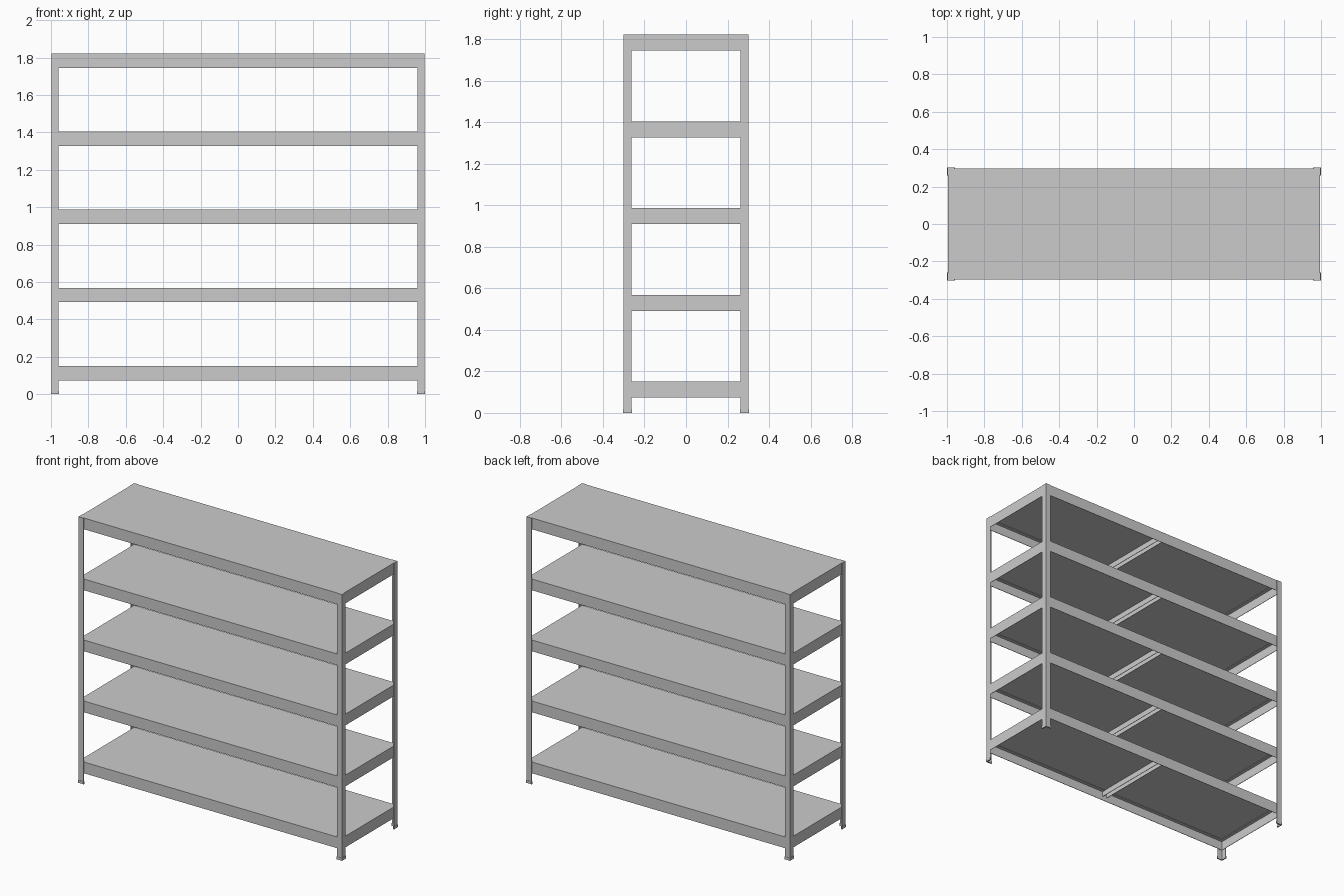
import bpy, bmesh

if "Cube" in bpy.data.objects:
    bpy.data.objects.remove(bpy.data.objects["Cube"])

X, Y, TOP = 0.998, 0.301, 1.822     # outer post planes and overall height
T = 0.003                           # sheet metal thickness
BEAM_H, BOARD_T, LEDGE = 0.077, 0.012, 0.026
LEVELS = [0.151 + i * (TOP - 0.151) / 4 for i in range(5)]


def prism(name, profile, to_world, a, b):
    """Extrude a closed 2D profile from a to b; to_world maps (u, v, w) to xyz."""
    bm = bmesh.new()
    lo = [bm.verts.new(to_world(u, v, a)) for u, v in profile]
    hi = [bm.verts.new(to_world(u, v, b)) for u, v in profile]
    bm.faces.new(lo)
    bm.faces.new(hi)
    n = len(profile)
    for i in range(n):
        j = (i + 1) % n
        bm.faces.new((lo[i], lo[j], hi[j], hi[i]))
    bmesh.ops.recalc_face_normals(bm, faces=bm.faces)
    me = bpy.data.meshes.new(name)
    bm.to_mesh(me)
    bm.free()
    ob = bpy.data.objects.new(name, me)
    bpy.context.collection.objects.link(ob)
    return ob


def mirror(ob, x=False, y=False):
    m = ob.modifiers.new("Mirror", 'MIRROR')
    m.use_axis = (x, y, False)
    m.use_mirror_merge = False


def angle(x, y, w, t):
    """L section with its outer corner at x, y."""
    return [(x, y), (x - w, y), (x - w, y - t), (x - t, y - t), (x - t, y - w), (x, y - w)]


def upright(u, v, w):
    return (u, v, w)


# Angle posts and their plastic foot caps
post = prism("corner_posts", angle(X, Y, 0.039, T), upright, 0.003, TOP)
mirror(post, True, True)
foot = prism("foot_caps", angle(X + 0.002, Y + 0.002, 0.043, 0.008), upright, 0, 0.018)
mirror(foot, True, True)

xi, yi = X - T, Y - T               # beams sit just inside the posts
for k, z in enumerate(LEVELS, 1):
    zb, zl = z - BEAM_H, z - BOARD_T

    def rail(o):
        """Upright web with a board ledge turned inward."""
        return [(o, z), (o, zb), (o - T, zb), (o - T, zl - T),
                (o - LEDGE, zl - T), (o - LEDGE, zl), (o - T, zl), (o - T, z)]

    # Long beams front and back, short beams at both ends
    long_beam = prism(f"long_beams_{k}", rail(yi), lambda u, v, w: (w, u, v), -xi, xi)
    mirror(long_beam, y=True)
    end_beam = prism(f"end_beams_{k}", rail(xi), lambda u, v, w: (u, w, v), -yi + T, yi - T)
    mirror(end_beam, x=True)

    # Shelf board
    bx, by = xi - T, yi - T
    prism(f"shelf_board_{k}", [(-bx, -by), (bx, -by), (bx, by), (-bx, by)], upright, zl, z)

    # Centre support channel, open downward
    h, d = 0.018, 0.038
    channel = [(-h, zl), (h, zl), (h, zl - d), (h - T, zl - d),
               (h - T, zl - T), (T - h, zl - T), (T - h, zl - d), (-h, zl - d)]
    prism(f"centre_support_{k}", channel, lambda u, v, w: (u, w, v), -by, by)
